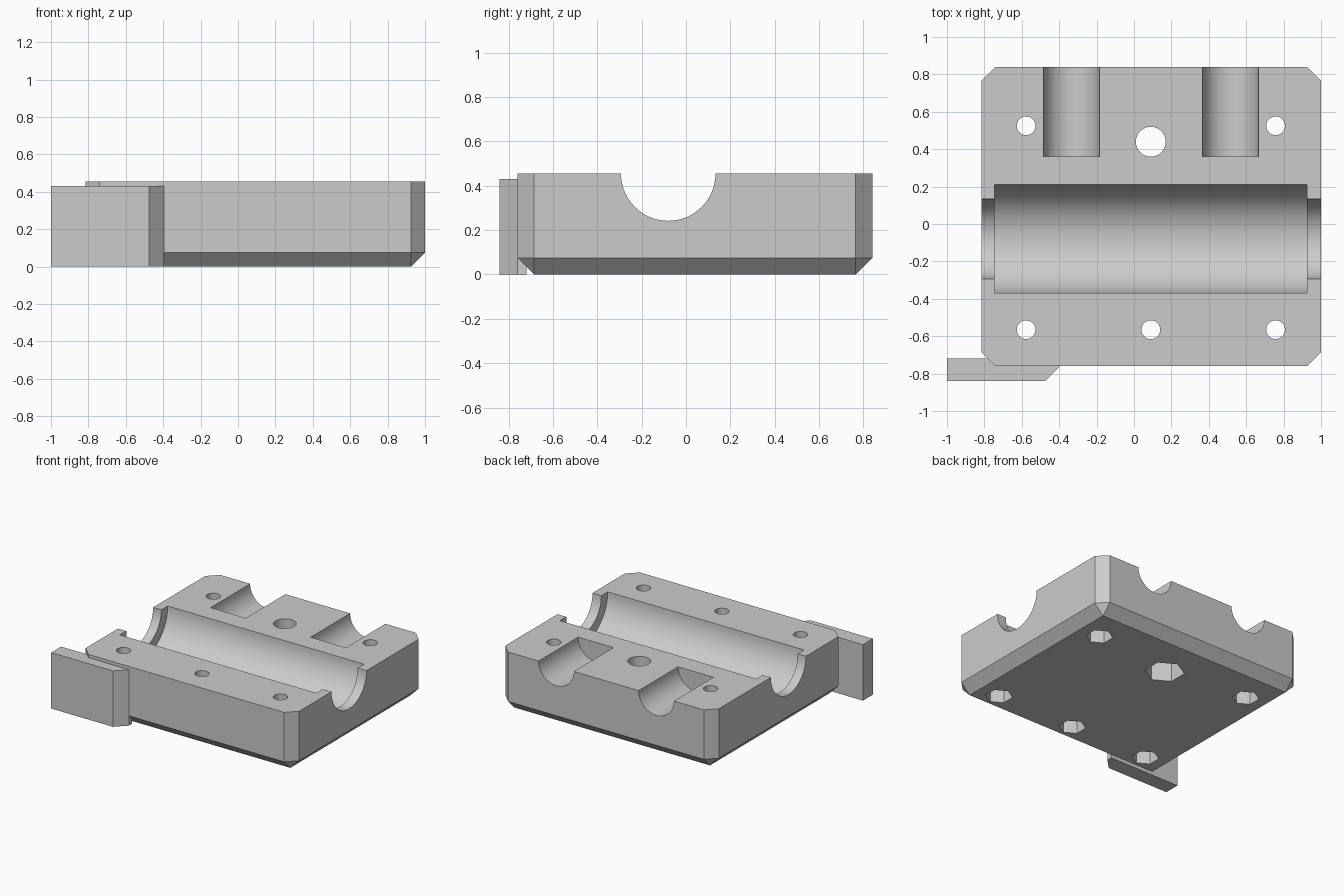
import bpy, bmesh, math
from mathutils import Matrix, Vector

cube = bpy.data.objects.get("Cube")
if cube:
    bpy.data.objects.remove(cube, do_unlink=True)

X0, X1, Y0, Y1, TOP = -0.815, 1.0, -0.76, 0.84, 0.455
CHAMFER = 0.075
MID_X = 0.09

grey = bpy.data.materials.new("plain grey")
grey.use_nodes = True
colour = (0.6, 0.6, 0.6, 1)
grey.diffuse_color = colour
grey.node_tree.nodes["Principled BSDF"].inputs["Base Color"].default_value = colour


def add_object(name, bm):
    bmesh.ops.recalc_face_normals(bm, faces=bm.faces)
    mesh = bpy.data.meshes.new(name)
    bm.to_mesh(mesh)
    bm.free()
    mesh.materials.append(grey)
    obj = bpy.data.objects.new(name, mesh)
    bpy.context.collection.objects.link(obj)
    return obj


def cylinder(name, start, end, radius, sides=64, spin=0):
    """Closed cylinder between two points."""
    start, end = Vector(start), Vector(end)
    axis = end - start
    bm = bmesh.new()
    turn = axis.to_track_quat('Z', 'Y').to_matrix().to_4x4()
    place = Matrix.Translation((start + end) / 2) @ turn @ Matrix.Rotation(spin, 4, 'Z')
    bmesh.ops.create_cone(bm, cap_ends=True, segments=sides, radius1=radius,
                          radius2=radius, depth=axis.length, matrix=place)
    return add_object(name, bm)


# Block: chamfered vertical corners and bottom rim, sharp top rim
bm = bmesh.new()
centre = Vector(((X0 + X1) / 2, (Y0 + Y1) / 2, TOP / 2))
size = (X1 - X0, Y1 - Y0, TOP, 1)
bmesh.ops.create_cube(bm, size=1, matrix=Matrix.Translation(centre) @ Matrix.Diagonal(size))
rim = [e for e in bm.edges if min(v.co.z for v in e.verts) < 0.01]
bmesh.ops.bevel(bm, geom=rim, offset=CHAMFER, segments=1, affect='EDGES')
block = add_object("bearing_block", bm)

# Bearing seat with narrower openings at both ends
cutters = [
    cylinder("end_opening_cutter", (X0 - 0.1, -0.08, TOP), (X1 + 0.1, -0.08, TOP), 0.213),
    cylinder("bearing_seat_cutter", (X0 + 0.07, -0.08, TOP), (X1 - 0.075, -0.08, TOP), 0.29),
]

# Two rod channels open to the back
for x in (-0.335, 0.515):
    cutters.append(cylinder("rod_channel_cutter", (x, 0.36, TOP), (x, Y1 + 0.1, TOP), 0.15))

# Screw holes with hexagonal nut pockets underneath
side = 0.667
holes = [(MID_X + s * side, -0.565, 0.05, 0.095, 0.12) for s in (-1, 0, 1)]
holes += [(MID_X + s * side, 0.525, 0.05, 0.095, 0.12) for s in (-1, 1)]
holes.append((MID_X, 0.44, 0.08, 0.14, 0.16))
for x, y, radius, nut, depth in holes:
    cutters.append(cylinder("screw_hole_cutter", (x, y, -0.1), (x, y, TOP + 0.1), radius, 32))
    cutters.append(cylinder("nut_pocket_cutter", (x, y, -0.1), (x, y, depth), nut, 6))

for cutter in cutters:
    cutter.hide_render = True
    cut = block.modifiers.new(cutter.name, 'BOOLEAN')
    cut.operation = 'DIFFERENCE'
    cut.solver = 'EXACT'
    cut.object = cutter
bpy.context.view_layer.objects.active = block
block.select_set(True)
for name in [m.name for m in block.modifiers]:
    bpy.ops.object.modifier_apply(modifier=name)
for cutter in cutters:
    bpy.data.objects.remove(cutter, do_unlink=True)

bpy.ops.object.select_all(action='DESELECT')
block.select_set(True)
bpy.ops.object.shade_smooth_by_angle(angle=math.radians(25))

# Side tab on the front right corner
outline = [(-1, -0.84), (-0.475, -0.84), (-0.395, -0.76), (-0.395, -0.72), (-1, -0.72)]
bm = bmesh.new()
base = bm.faces.new([bm.verts.new((x, y, 0)) for x, y in outline])
grown = bmesh.ops.extrude_face_region(bm, geom=[base], use_keep_orig=True)
bmesh.ops.translate(bm, vec=(0, 0, 0.43),
                    verts=[v for v in grown["geom"] if isinstance(v, bmesh.types.BMVert)])
add_object("side_tab", bm)
